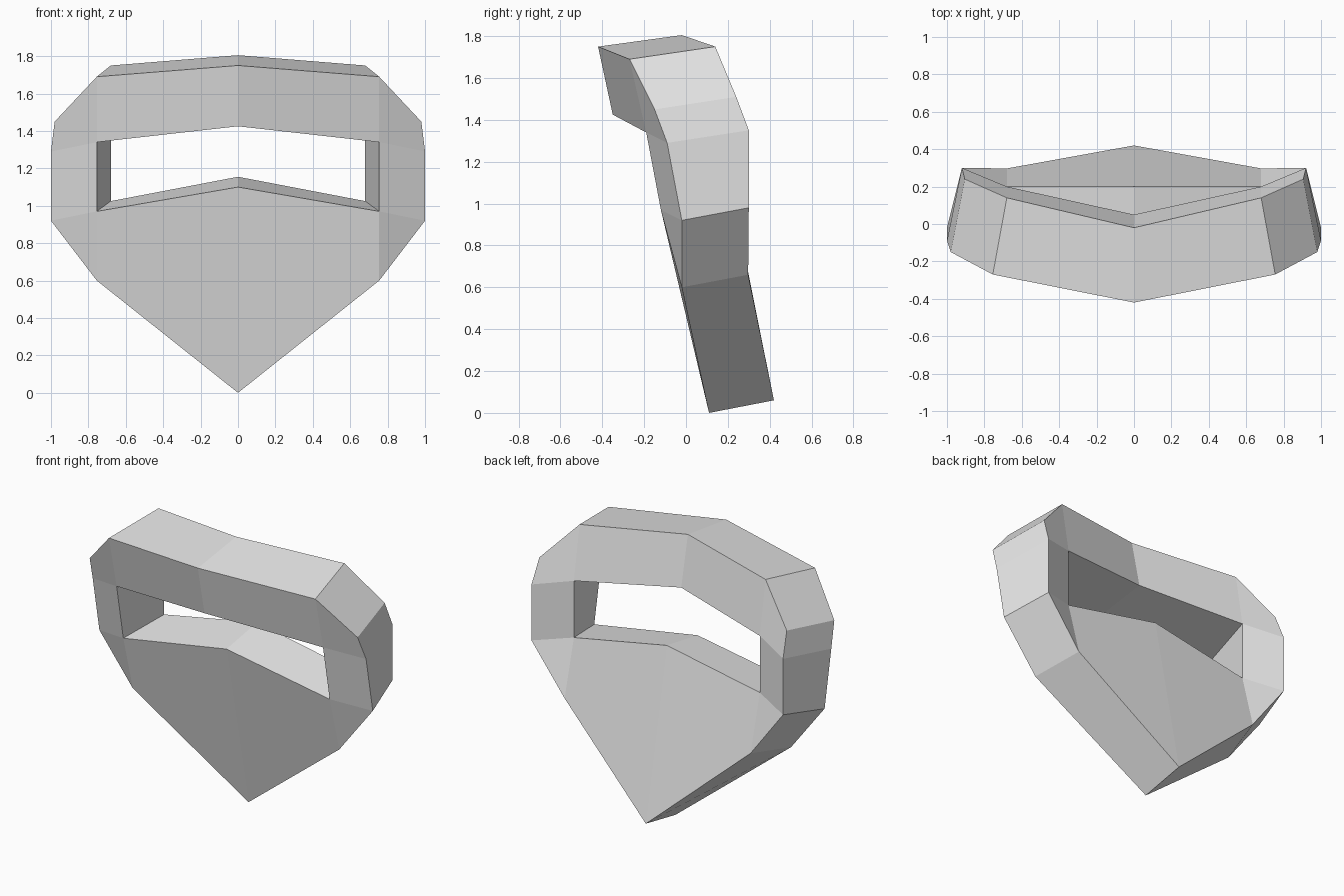
import bpy

default_cube = bpy.data.objects.get("Cube")
if default_cube:
    bpy.data.objects.remove(default_cube, do_unlink=True)

# Single flat grey
grey = bpy.data.materials.new("plain_grey")
grey.use_nodes = True
colour = (0.8, 0.8, 0.8, 1.0)
grey.diffuse_color = colour
grey.node_tree.nodes["Principled BSDF"].inputs["Base Color"].default_value = colour

# Left half of the visor plate: each point has a front and a back position
points = {
    "chin":       ((0.0, 0.11, 0.0),      (0.0, 0.42, 0.06)),
    "jaw":        ((0.755, -0.02, 0.60),  (0.68, 0.297, 0.66)),
    "cheek":      ((1.0, -0.02, 0.92),    (0.92, 0.30, 0.98)),
    "temple":     ((1.0, -0.09, 1.29),    (0.92, 0.30, 1.35)),
    "shoulder":   ((0.98, -0.15, 1.45),   (0.905, 0.24, 1.51)),
    "crown":      ((0.755, -0.27, 1.69),  (0.68, 0.14, 1.75)),
    "peak":       ((0.0, -0.42, 1.75),    (0.0, -0.02, 1.805)),
    "slit_peak":  ((0.0, -0.35, 1.425),   (0.0, 0.05, 1.48)),
    "slit_upper": ((0.755, -0.19, 1.34),  (0.68, 0.20, 1.40)),
    "slit_lower": ((0.755, -0.12, 0.97),  (0.68, 0.20, 1.025)),
    "slit_base":  ((0.0, -0.12, 1.10),    (0.0, 0.20, 1.155)),
}

# Front panels, counter-clockwise
panels = [
    ("chin", "jaw", "slit_lower", "slit_base"),
    ("jaw", "cheek", "slit_lower"),
    ("slit_lower", "cheek", "temple", "slit_upper"),
    ("slit_upper", "temple", "shoulder", "crown"),
    ("slit_peak", "slit_upper", "crown", "peak"),
]
# Outer rim and eye slit outlines, joined front to back by walls
rim = ["chin", "jaw", "cheek", "temple", "shoulder", "crown", "peak"]
slit = ["slit_peak", "slit_upper", "slit_lower", "slit_base"]

names = list(points)
front = {n: 2 * i for i, n in enumerate(names)}
back = {n: 2 * i + 1 for i, n in enumerate(names)}
verts = [co for n in names for co in points[n]]

faces = []
for panel in panels:
    faces.append([front[n] for n in panel])
    faces.append([back[n] for n in reversed(panel)])
for outline in (rim, slit):
    for a, b in zip(outline, outline[1:]):
        faces.append([front[b], front[a], back[a], back[b]])

mesh = bpy.data.meshes.new("visor_plate")
mesh.from_pydata(verts, [], faces)
mesh.materials.append(grey)
mesh.update()
plate = bpy.data.objects.new("visor_plate", mesh)
bpy.context.collection.objects.link(plate)

# Other half
mirror = plate.modifiers.new("mirror_halves", "MIRROR")
mirror.use_axis[0] = True
mirror.use_clip = True
mirror.merge_threshold = 0.001
